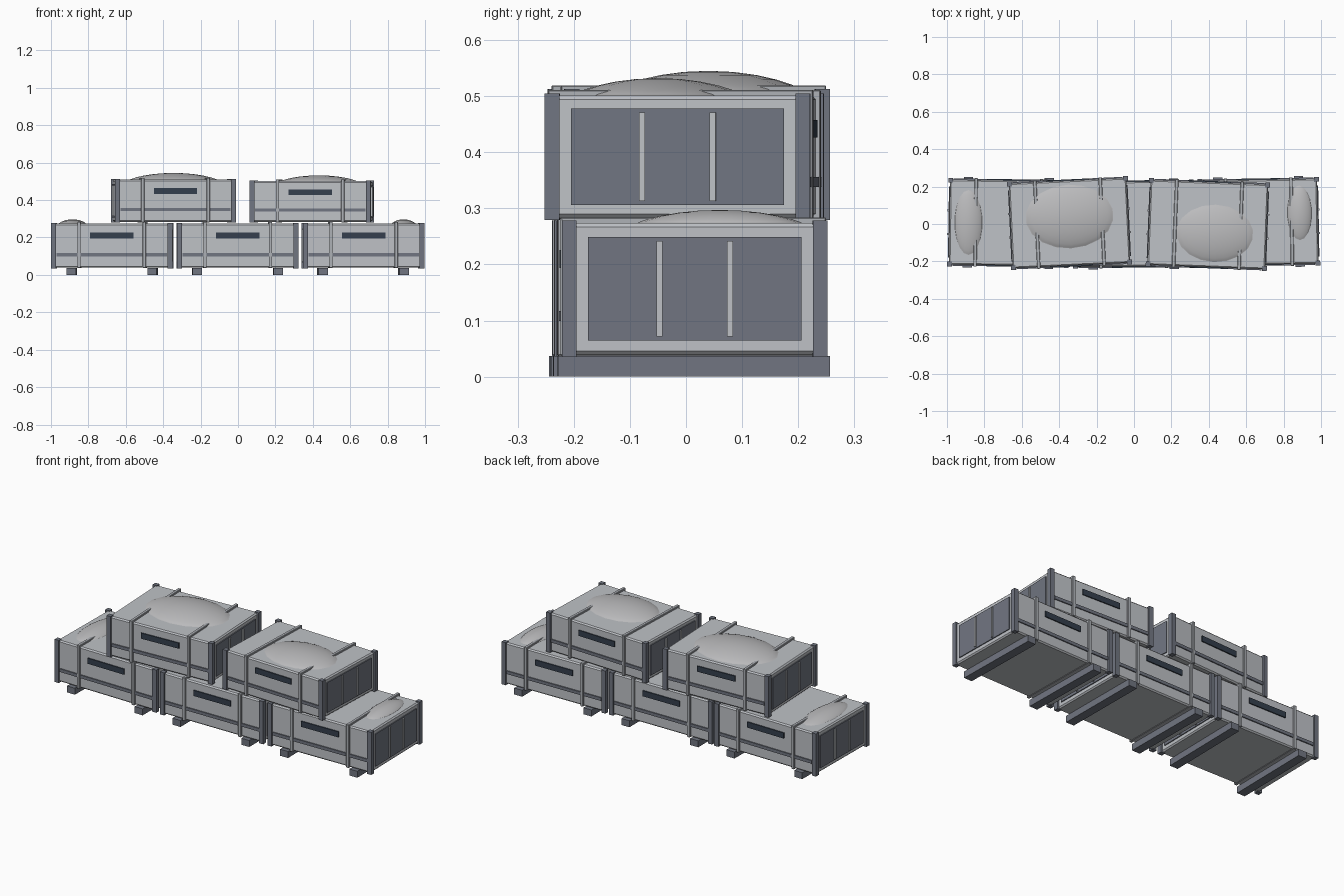
import bpy, bmesh, math
from mathutils import Matrix, Vector

cube = bpy.data.objects.get("Cube")
if cube:
    bpy.data.objects.remove(cube, do_unlink=True)


def material(name, rgb):
    m = bpy.data.materials.new(name)
    m.use_nodes = True
    m.diffuse_color = (*rgb, 1)
    bsdf = m.node_tree.nodes["Principled BSDF"]
    bsdf.inputs["Base Color"].default_value = (*rgb, 1)
    bsdf.inputs["Roughness"].default_value = 0.8
    return m


SHELL = material("pale grey shell", (0.52, 0.54, 0.57))
TRIM = material("slate trim", (0.165, 0.18, 0.22))
LABEL = material("dark blue label", (0.035, 0.05, 0.075))
STRAP = material("grey strap", (0.42, 0.44, 0.47))
DUST = material("pale dust", (0.50, 0.50, 0.51))


def boxes(name, parts, mat, place, bevel=0.0):
    """One object from a list of (centre, size) boxes."""
    bm = bmesh.new()
    for centre, size in parts:
        bmesh.ops.create_cube(bm, size=1, matrix=Matrix.Translation(centre) @ Matrix.Diagonal((*size, 1)))
    if bevel:
        bmesh.ops.bevel(bm, geom=bm.edges[:], offset=bevel, segments=1, affect='EDGES')
    return finish(name, bm, mat, place)


def finish(name, bm, mat, place):
    mesh = bpy.data.meshes.new(name)
    bm.to_mesh(mesh)
    bm.free()
    mesh.materials.append(mat)
    ob = bpy.data.objects.new(name, mesh)
    bpy.context.collection.objects.link(ob)
    ob.matrix_world = place
    return ob


W, D = 0.63, 0.455          # body width and depth
SIDES = (-1, 1)


def crate(tag, x, y, z, turn, h, skids):
    place = Matrix.Translation((x, y, z)) @ Matrix.Rotation(math.radians(turn), 4, 'Z')
    mid = h / 2
    # Body with chamfered edges
    boxes(tag + "_body", [((0, 0, mid), (W, D, h - 0.008))], SHELL, place, 0.007)
    # Corner posts
    boxes(tag + "_corner_posts",
          [((sx * (W / 2 - 0.004), sy * (D / 2 - 0.004), mid), (0.026, 0.026, h))
           for sx in SIDES for sy in SIDES], TRIM, place)
    # Straps wrapped over the lid and down both long sides
    boxes(tag + "_straps",
          [((sx * 0.175, 0, mid + 0.004), (0.018, D + 0.018, h + 0.004)) for sx in SIDES],
          STRAP, place, 0.002)
    # Low rail along both long sides
    boxes(tag + "_rails",
          [((0, sy * (D / 2 + 0.002), 0.3 * h), (W - 0.04, 0.008, 0.018)) for sy in SIDES], TRIM, place)
    # Label plates
    boxes(tag + "_labels",
          [((0, sy * (D / 2 + 0.002), 0.72 * h), (0.232, 0.008, 0.032)) for sy in SIDES], LABEL, place)
    # End panels with two ribs each
    boxes(tag + "_end_panels",
          [((sx * (W / 2 + 0.001), 0, mid), (0.008, 0.38, h * 0.76)) for sx in SIDES], TRIM, place)
    boxes(tag + "_end_ribs",
          [((sx * (W / 2 + 0.005), sy * 0.063, mid), (0.012, 0.011, h * 0.7))
           for sx in SIDES for sy in SIDES], SHELL, place)
    # Skids beneath
    if skids:
        boxes(tag + "_skids",
              [((sx * 0.216, 0, -z / 2 + 0.001), (0.05, 0.485, z + 0.002)) for sx in SIDES], TRIM, place)


crate("left_lower_crate", 0.668, 0.01, 0.035, 1.0, 0.243, True)
crate("middle_lower_crate", -0.003, 0.0, 0.035, 0.4, 0.243, True)
crate("right_lower_crate", -0.672, 0.006, 0.035, -0.8, 0.243, True)
crate("left_upper_crate", 0.395, -0.003, 0.279, -2.2, 0.226, False)
crate("right_upper_crate", -0.345, 0.005, 0.279, 2.7, 0.234, False)


def mound(name, x, y, base, rx, ry, height, turn):
    """Low dome of settled dust, its rim sunk into the lid."""
    bm = bmesh.new()
    bmesh.ops.create_uvsphere(bm, u_segments=18, v_segments=12, radius=1)
    bmesh.ops.bisect_plane(bm, geom=bm.verts[:] + bm.edges[:] + bm.faces[:],
                           plane_co=(0, 0, 0), plane_no=(0, 0, -1), clear_outer=True)
    for v in bm.verts:
        r = min(1.0, Vector((v.co.x, v.co.y)).length)
        v.co.z = (1 - r * r) ** 0.8
    place = (Matrix.Translation((x, y, base)) @ Matrix.Rotation(math.radians(turn), 4, 'Z')
             @ Matrix.Diagonal((rx, ry, height, 1)))
    bm.transform(place)
    ob = finish(name, bm, DUST, Matrix.Identity(4))
    ob.data.shade_smooth()


mound("left_lower_dust", 0.885, 0.06, 0.273, 0.066, 0.148, 0.024, 1)
mound("right_lower_dust", -0.885, 0.008, 0.273, 0.075, 0.176, 0.024, 0)
mound("left_upper_dust", 0.432, -0.05, 0.5, 0.208, 0.155, 0.032, -2)
mound("right_upper_dust", -0.345, 0.04, 0.508, 0.238, 0.172, 0.037, 2.7)
